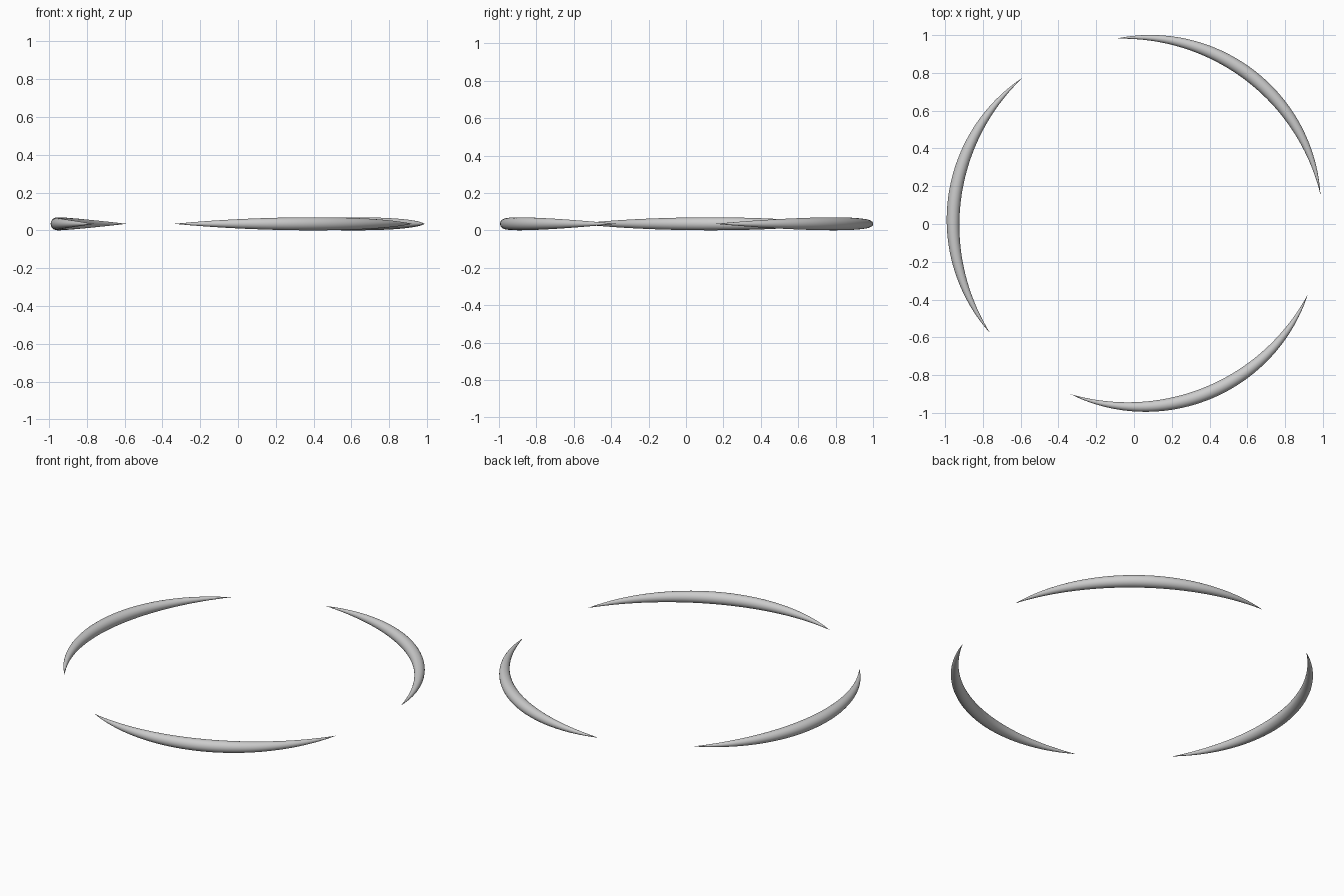
import bpy, bmesh, math

if "Cube" in bpy.data.objects:
    bpy.data.objects.remove(bpy.data.objects["Cube"])

# Ring of three tapered crescents, evenly spaced around an offset centre
CX, CY, CZ = 0.02, 0.01, 0.035
RING, THICK = 0.978, 0.0345
SPAN = math.radians(88.4)
STEPS, SIDES = 48, 24

grey = bpy.data.materials.new("light_grey")
grey.diffuse_color = (0.6, 0.6, 0.6, 1)
grey.use_nodes = True
grey.node_tree.nodes["Principled BSDF"].inputs["Base Color"].default_value = grey.diffuse_color


def crescent(name, mid_deg):
    """Round tube along an arc, swelling in the middle and pointed at both tips."""
    bm = bmesh.new()

    def point(t, radial=0.0, up=0.0):
        a = math.radians(mid_deg) + SPAN * (t - 0.5)
        r = RING + radial
        return bm.verts.new((CX + r * math.cos(a), CY + r * math.sin(a), CZ + up))

    # Cross-section loops
    loops = []
    for i in range(1, STEPS):
        t = i / STEPS
        w = THICK * (1 - (2 * t - 1) ** 2)
        angles = [2 * math.pi * k / SIDES for k in range(SIDES)]
        loops.append([point(t, w * math.cos(b), w * math.sin(b)) for b in angles])

    # Tube skin and pointed tips
    for a, b in zip(loops, loops[1:]):
        for k in range(SIDES):
            n = (k + 1) % SIDES
            bm.faces.new((a[k], a[n], b[n], b[k]))
    for tip, loop in ((point(0), loops[0]), (point(1), loops[-1])):
        for k in range(SIDES):
            bm.faces.new((tip, loop[k], loop[(k + 1) % SIDES]))
    bmesh.ops.recalc_face_normals(bm, faces=bm.faces)
    for f in bm.faces:
        f.smooth = True

    mesh = bpy.data.meshes.new(name)
    bm.to_mesh(mesh)
    bm.free()
    mesh.materials.append(grey)
    bpy.context.collection.objects.link(bpy.data.objects.new(name, mesh))


for i, part in enumerate(("back_right_crescent", "left_crescent", "front_crescent")):
    crescent(part, 52.8 + 120 * i)
